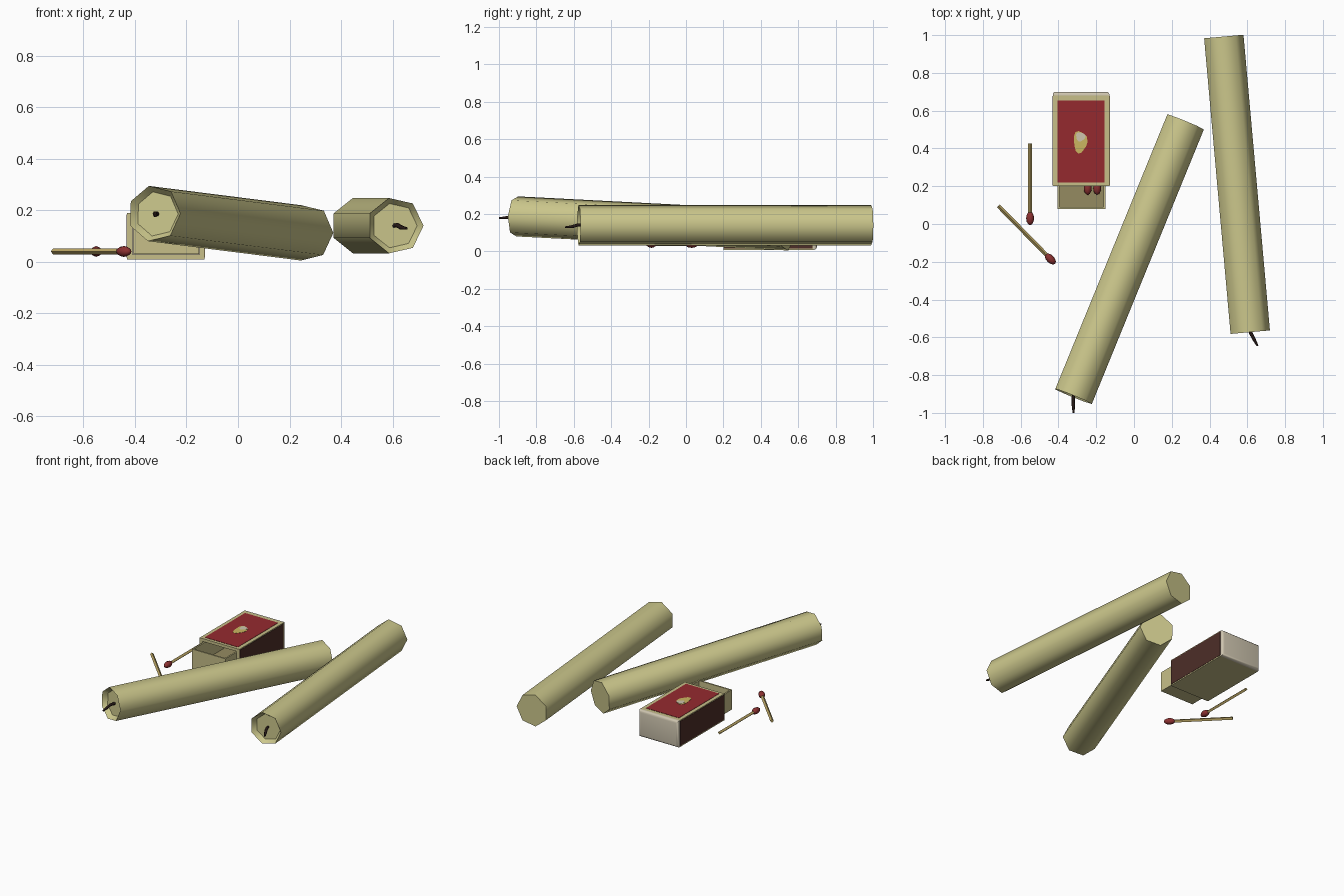
import bpy, bmesh, math
from mathutils import Vector

if "Cube" in bpy.data.objects:
    bpy.data.objects.remove(bpy.data.objects["Cube"])

def material(name, rgb):
    m = bpy.data.materials.new(name)
    m.diffuse_color = (*rgb, 1)
    m.use_nodes = True
    m.node_tree.nodes["Principled BSDF"].inputs["Base Color"].default_value = m.diffuse_color
    return m

WAX = material("wax", (0.60, 0.57, 0.26))
CARD = material("card", (0.57, 0.52, 0.25))
CARD_END = material("pale card", (0.62, 0.56, 0.43))
INSIDE = material("inner card", (0.30, 0.26, 0.12))
RED = material("label red", (0.30, 0.023, 0.028))
STRIKER = material("striker brown", (0.075, 0.027, 0.021))
GOLD = material("emblem gold", (0.60, 0.47, 0.12))
WOOD = material("match wood", (0.50, 0.38, 0.13))
HEAD = material("match head red", (0.26, 0.03, 0.03))
WICK = material("wick black", (0.022, 0.011, 0.009))

def finish(name, bm, mats, smooth=None):
    bmesh.ops.recalc_face_normals(bm, faces=bm.faces)
    me = bpy.data.meshes.new(name)
    bm.to_mesh(me)
    bm.free()
    for m in mats:
        me.materials.append(m)
    ob = bpy.data.objects.new(name, me)
    bpy.context.collection.objects.link(ob)
    if smooth:
        bpy.ops.object.select_all(action='DESELECT')
        ob.select_set(True)
        bpy.context.view_layer.objects.active = ob
        bpy.ops.object.shade_smooth_by_angle(angle=math.radians(smooth))
    return ob

def loft(name, pts, radii, axis, n, mat, smooth):
    """Rings of n sides at each point, facing along one axis, capped."""
    right = axis.cross(Vector((0, 0, 1))).normalized()
    up = right.cross(axis).normalized()
    bm = bmesh.new()
    rings = []
    for p, r in zip(pts, radii):
        rings.append([bm.verts.new(Vector(p) + r * (math.cos(a) * right + math.sin(a) * up))
                      for a in (2 * math.pi * i / n for i in range(n))])
    for a, b in zip(rings, rings[1:]):
        for i in range(n):
            j = (i + 1) % n
            bm.faces.new((a[i], a[j], b[j], b[i]))
    bm.faces.new(rings[0])
    bm.faces.new(rings[-1])
    return finish(name, bm, [mat], smooth)

def box_bm(lo, hi):
    bm = bmesh.new()
    bmesh.ops.create_cube(bm, size=1)
    for v in bm.verts:
        v.co = [(l + h) / 2 + c * (h - l) for l, h, c in zip(lo, hi, v.co)]
    return bm

def box(name, lo, hi, mat):
    return finish(name, box_bm(lo, hi), [mat])

# Candles: seven sided, hollowed front end, bent wick
def candle(name, front, back, wick_pts):
    front, back = Vector(front), Vector(back)
    d = (back - front).normalized()
    floor = front + d * 0.03
    loft(name, [floor, front, back], [0.088, 0.11, 0.11], d, 7, WAX, 52)
    path = [floor] + [Vector(p) for p in wick_pts]
    loft(name + "_wick", path, [0.009, 0.009, 0.009, 0.005],
         (path[-1] - path[0]).normalized(), 6, WICK, 62)

candle("left_candle", (-0.325, -0.911, 0.187), (0.268, 0.542, 0.112),
       [(-0.322, -0.92, 0.187), (-0.321, -0.96, 0.181), (-0.32, -1.0, 0.178)])
candle("right_candle", (0.61, -0.573, 0.14), (0.47, 0.992, 0.14),
       [(0.617, -0.575, 0.142), (0.635, -0.61, 0.132), (0.654, -0.645, 0.129)])

# Matches: square stick and egg-shaped head
def match(name, head, tail):
    head, tail = Vector(head), Vector(tail)
    d = (tail - head).normalized()
    loft(name + "_stick", [head, tail], [0.011, 0.011], d, 4, WOOD, None)
    steps = [math.pi * (i + 0.15) / 6.3 for i in range(7)]
    loft(name + "_head", [head - d * 0.036 * math.cos(t) for t in steps],
         [0.021 * math.sin(t) for t in steps], d, 8, HEAD, 62)

match("loose_match_1", (-0.55, 0.03, 0.04), (-0.55, 0.425, 0.04))
match("loose_match_2", (-0.443, -0.185, 0.04), (-0.718, 0.096, 0.04))
for i, x in enumerate((-0.245, -0.195)):
    match(f"box_match_{i + 1}", (x, 0.19, 0.075), (x, 0.56, 0.075))

# Matchbox sleeve: tube open at the front
X0, X1, Y0, Y1, Z0, Z1, T = -0.43, -0.13, 0.20, 0.68, 0.008, 0.19, 0.02
bm = bmesh.new()
def ring(y, t):
    return [bm.verts.new(p) for p in ((X0 + t, y, Z0 + t), (X1 - t, y, Z0 + t),
                                      (X1 - t, y, Z1 - t), (X0 + t, y, Z1 - t))]
loops = [ring(Y1, 0), ring(Y0, 0), ring(Y0, T), ring(Y1, T)]
for k, (a, b) in enumerate(zip(loops, loops[1:])):
    for i in range(4):
        f = bm.faces.new((a[i], a[(i + 1) % 4], b[(i + 1) % 4], b[i]))
        f.material_index = 1 if k == 2 else 0
finish("box_sleeve", bm, [CARD, INSIDE])

# Closed pale back end with softened edges
bm = box_bm((X0, Y1, Z0), (X1, 0.70, Z1))
edges = [e for e in bm.edges if all(v.co.y > 0.69 for v in e.verts)]
bmesh.ops.bevel(bm, geom=edges, offset=0.016, segments=3, profile=0.5, affect='EDGES')
finish("box_back_end", bm, [CARD_END], 50)

# Striker strips on both sides
for name, x, s in (("left_striker", X0, -1), ("right_striker", X1, 1)):
    a, b = sorted((x, x + 0.002 * s))
    box(name, (a, Y0 + 0.003, Z0 + 0.008), (b, Y1 - 0.003, Z1 - 0.006), STRIKER)

# Label with plain emblem blob
box("label", (-0.405, 0.22, Z1), (-0.155, 0.655, Z1 + 0.002), RED)
def blob(name, cx, cy, rx, ry, z, mat):
    bm = bmesh.new()
    vs = []
    for i in range(14):
        a = 2 * math.pi * i / 14
        k = 1 + 0.12 * math.sin(3 * a + 1)
        vs.append(bm.verts.new((cx + rx * k * math.cos(a), cy + ry * k * math.sin(a), z)))
    f = bm.faces.new(vs)
    top = bmesh.ops.extrude_face_region(bm, geom=[f])
    for v in top["geom"]:
        if isinstance(v, bmesh.types.BMVert):
            v.co.z += 0.0015
    finish(name, bm, [mat])
blob("emblem", -0.285, 0.435, 0.036, 0.058, Z1 + 0.002, GOLD)
blob("emblem_highlight", -0.283, 0.462, 0.025, 0.024, Z1 + 0.0035, CARD_END)

# Tray: open box slid part way out
bm = box_bm((-0.405, 0.08, 0.03), (-0.152, 0.575, 0.165))
bm.faces.ensure_lookup_table()
top = max(bm.faces, key=lambda f: f.calc_center_median().z)
bmesh.ops.inset_region(bm, faces=[top], thickness=0.014)
hole = bmesh.ops.extrude_face_region(bm, geom=[top])
bmesh.ops.delete(bm, geom=[top], context='FACES_ONLY')
floor = [g for g in hole["geom"] if isinstance(g, bmesh.types.BMFace)][0]
for v in floor.verts:
    v.co.z = 0.045
floor.material_index = 1
finish("box_tray", bm, [CARD, INSIDE])
